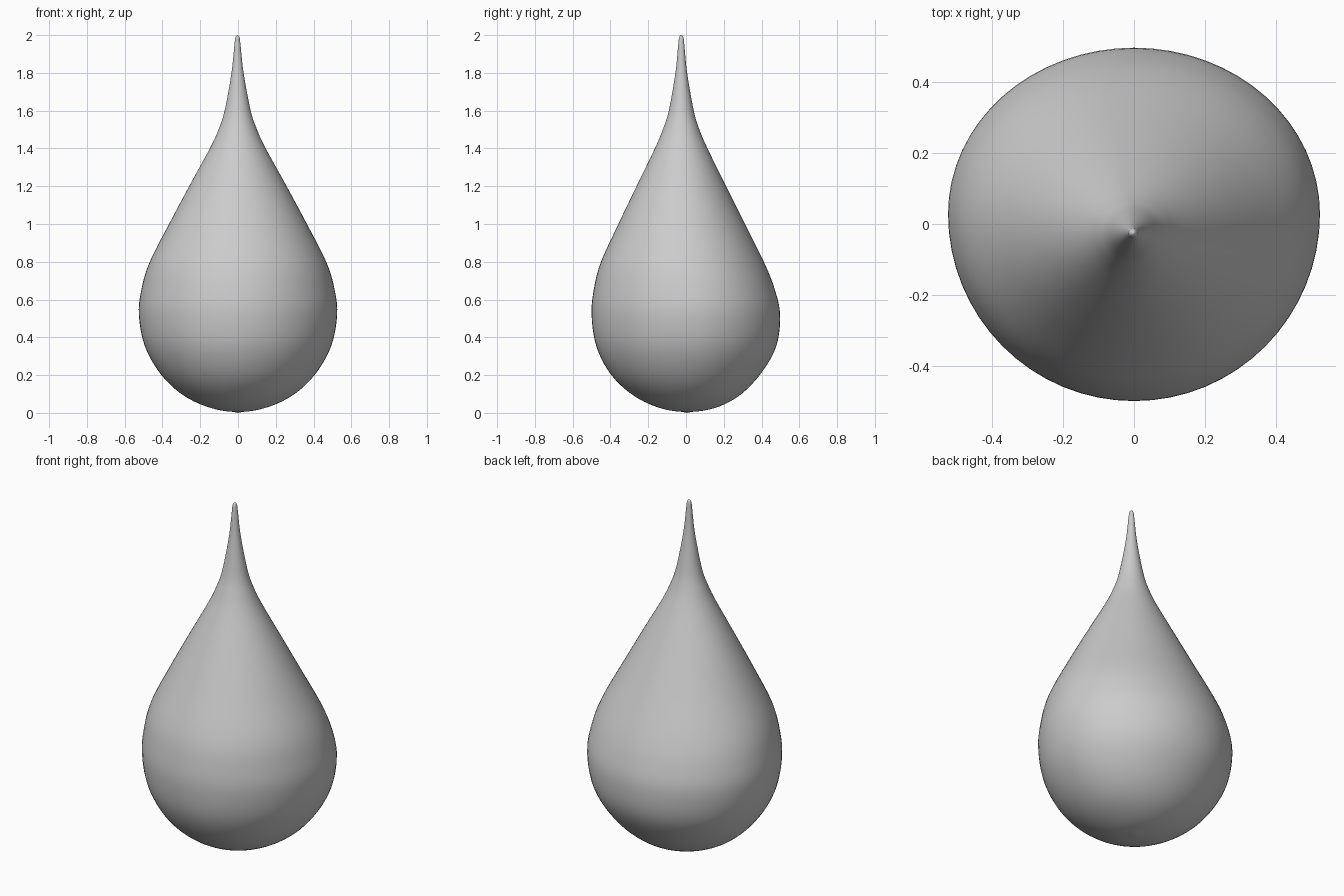
import bpy, bmesh, math
from mathutils import Vector

if "Cube" in bpy.data.objects:
    bpy.data.objects.remove(bpy.data.objects["Cube"])

SEGMENTS = 64
STEPS = 5

# Drop profile: z, half width in x, front y, back y, y of the widest point
profile = [
    (0.005, 0.00, 0.005, 0.005, 0.005),
    (0.025, 0.140, -0.135, 0.150, 0.01),
    (0.09, 0.285, -0.275, 0.280, 0.02),
    (0.20, 0.405, -0.395, 0.390, 0.025),
    (0.35, 0.492, -0.474, 0.477, 0.03),
    (0.52, 0.525, -0.500, 0.498, 0.03),
    (0.66, 0.510, -0.487, 0.468, 0.02),
    (0.80, 0.467, -0.450, 0.412, 0.0),
    (1.00, 0.365, -0.358, 0.312, -0.015),
    (1.20, 0.258, -0.262, 0.212, -0.02),
    (1.40, 0.148, -0.165, 0.114, -0.025),
    (1.50, 0.102, -0.123, 0.071, -0.025),
    (1.60, 0.069, -0.091, 0.041, -0.025),
    (1.80, 0.032, -0.056, 0.006, -0.025),
    (1.95, 0.016, -0.041, -0.009, -0.025),
    (1.988, 0.011, -0.036, -0.014, -0.025),
    (2.00, 0.0, -0.025, -0.025, -0.025),
]


def catmull(a, b, c, d, t):
    return 0.5 * (2*b + (c-a)*t + (2*a-5*b+4*c-d)*t*t + (3*b-a-3*c+d)*t**3)


# Mirror the profile past both poles so the ends come out rounded
def pole(row, centre):
    z, w, f, b, c = row
    return (z, -w, 2*centre - f, 2*centre - b, c)


pts = [Vector(p) for p in
       [pole(profile[1], profile[0][4])] + profile + [pole(profile[-2], profile[-1][4])]]
rows = []
for i in range(1, len(pts) - 2):
    for s in range(STEPS):
        rows.append([catmull(*(pts[i + k][j] for k in (-1, 0, 1, 2)), s / STEPS)
                     for j in range(5)])

# Loft rings of two half ellipses and close the poles
bm = bmesh.new()
bottom = bm.verts.new((0, profile[0][4], 0.0))
rings = []
for z, w, front, back, mid in rows[1:]:
    ring = []
    for k in range(SEGMENTS):
        a = 2 * math.pi * k / SEGMENTS
        depth = (back - mid) if math.sin(a) > 0 else (mid - front)
        ring.append(bm.verts.new((w * math.cos(a) - 0.003 * max(0, z - 1),
                                  mid + depth * math.sin(a), max(z, 0.002))))
    rings.append(ring)
tip = bm.verts.new((-0.003, -0.025, 2.0))
for k in range(SEGMENTS):
    n = (k + 1) % SEGMENTS
    bm.faces.new((bottom, rings[0][n], rings[0][k]))
    bm.faces.new((tip, rings[-1][k], rings[-1][n]))
    for lo, hi in zip(rings, rings[1:]):
        bm.faces.new((lo[k], lo[n], hi[n], hi[k]))
bmesh.ops.recalc_face_normals(bm, faces=bm.faces)

mesh = bpy.data.meshes.new("water_drop")
bm.to_mesh(mesh)
bm.free()
mesh.polygons.foreach_set("use_smooth", [True] * len(mesh.polygons))
drop = bpy.data.objects.new("water_drop", mesh)
bpy.context.collection.objects.link(drop)
